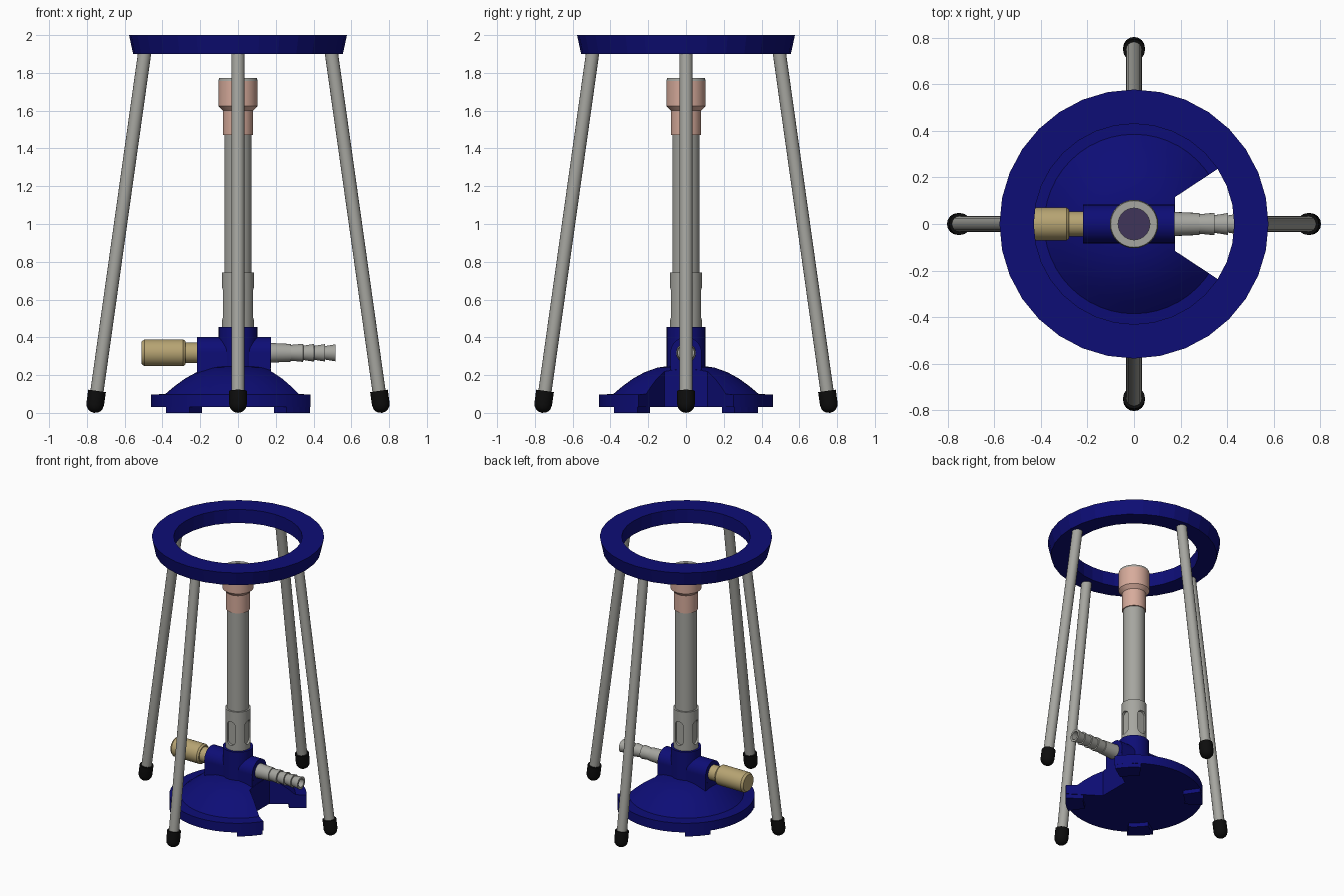
import bpy, bmesh, math
from mathutils import Matrix, Vector

if "Cube" in bpy.data.objects:
    bpy.data.objects.remove(bpy.data.objects["Cube"])


def material(name, col):
    m = bpy.data.materials.new(name)
    m.diffuse_color = (*col, 1)
    m.use_nodes = True
    m.node_tree.nodes["Principled BSDF"].inputs["Base Color"].default_value = m.diffuse_color
    return m


BLUE = material("navy enamel", (0.004, 0.004, 0.18))
GREY = material("steel grey", (0.38, 0.38, 0.35))
COPPER = material("pale copper", (0.68, 0.41, 0.33))
BRASS = material("brass", (0.47, 0.37, 0.17))
BLACK = material("black rubber", (0.004, 0.004, 0.004))
PURPLE = material("dark purple", (0.05, 0.035, 0.10))


def finish(bm, name, mat, smooth=True):
    bmesh.ops.recalc_face_normals(bm, faces=bm.faces)
    me = bpy.data.meshes.new(name)
    bm.to_mesh(me)
    bm.free()
    me.materials.append(mat)
    ob = bpy.data.objects.new(name, me)
    bpy.context.collection.objects.link(ob)
    bpy.ops.object.select_all(action='DESELECT')
    ob.select_set(True)
    bpy.context.view_layer.objects.active = ob
    if smooth:
        bpy.ops.object.shade_smooth_by_angle(angle=math.radians(35))
    return ob


def lathe(name, profile, mat, matrix=Matrix(), sides=32, closed=False, smooth=True):
    """Revolve (radius, height) points round local z."""
    bm = bmesh.new()
    rings = [[bm.verts.new((r * math.cos(2 * math.pi * i / sides),
                            r * math.sin(2 * math.pi * i / sides), z))
              for i in range(sides)] for r, z in profile]
    pairs = list(zip(rings, rings[1:]))
    if closed:
        pairs.append((rings[-1], rings[0]))
    else:
        bm.faces.new(rings[0])
        bm.faces.new(rings[-1])
    for a, b in pairs:
        for i in range(sides):
            j = (i + 1) % sides
            bm.faces.new((a[i], a[j], b[j], b[i]))
    bm.transform(matrix)
    return finish(bm, name, mat, smooth)


def prism(name, pts, z0, z1, mat, matrix=Matrix(), smooth=False):
    """Extrude an outline in xy between two heights."""
    bm = bmesh.new()
    lo = [bm.verts.new((x, y, z0)) for x, y in pts]
    hi = [bm.verts.new((x, y, z1)) for x, y in pts]
    bm.faces.new(lo)
    bm.faces.new(hi)
    for i in range(len(pts)):
        j = (i + 1) % len(pts)
        bm.faces.new((lo[i], lo[j], hi[j], hi[i]))
    bm.transform(matrix)
    return finish(bm, name, mat, smooth)


def cut(ob, cutter):
    mod = ob.modifiers.new("cut", 'BOOLEAN')
    mod.operation = 'DIFFERENCE'
    mod.solver = 'EXACT'
    mod.object = cutter
    bpy.ops.object.select_all(action='DESELECT')
    bpy.context.view_layer.objects.active = ob
    ob.select_set(True)
    bpy.ops.object.modifier_apply(modifier=mod.name)
    bpy.data.objects.remove(cutter)


def rot(deg, axis='Z'):
    return Matrix.Rotation(math.radians(deg), 4, axis)


# stand: top ring
lathe("stand_ring", [(0.43, 1.9), (0.555, 1.9), (0.577, 2.0), (0.43, 2.0)],
      BLUE, closed=True, smooth=False)

# stand: four splayed legs with rubber feet
foot_at, top_at = Vector((0.756, 0, 0.047)), Vector((0.491, 0, 1.93))
axis = top_at - foot_at
lean = Matrix.Translation(foot_at) @ axis.to_track_quat('Z', 'Y').to_matrix().to_4x4()
dome = [(0.047 * math.cos(math.radians(a)), 0.047 * math.sin(math.radians(a)))
        for a in (-88, -65, -45, -25, 0)]
for k, side in enumerate(("right", "back", "left", "front")):
    m = rot(90 * k) @ lean
    lathe(side + "_leg", [(0.035, 0), (0.035, axis.length)], GREY, m, 16)
    lathe(side + "_leg_foot", dome + [(0.047, 0.07)], BLACK, m, 16)

# burner base: domed disc with a wedge notch under the hose
base = lathe("burner_base", [(0.46, 0.03), (0.46, 0.097), (0.385, 0.1), (0.335, 0.142),
                             (0.28, 0.182), (0.22, 0.215), (0.15, 0.24), (0.08, 0.25)],
             BLUE, sides=48)
cut(base, prism("notch_cutter", [(0.175, -0.115), (0.6, -0.395), (0.6, 0.395), (0.175, 0.115)],
                -0.1, 0.5, BLUE))

# base pads
arc = [math.radians(a) for a in (34, 39.5, 45, 50.5, 56)]
pad = [(0.34 * math.cos(a), 0.34 * math.sin(a)) for a in arc]
pad += [(0.459 * math.cos(a), 0.459 * math.sin(a)) for a in reversed(arc)]
for k in range(4):
    prism("base_pad_%d" % (k + 1), pad, 0, 0.035, BLUE, rot(90 * k))

# valve body: horizontal cylinder on a web, with a vertical collar
along_x = Matrix.Translation((0, 0, 0.318)) @ rot(90, 'Y')
lathe("valve_body", [(0.083, -0.218), (0.083, 0.174)], BLUE, along_x)
prism("valve_web", [(-0.217, -0.083), (0.173, -0.083), (0.173, 0.083), (-0.217, 0.083)],
      0.12, 0.318, BLUE)
lathe("barrel_collar", [(0.102, 0.1), (0.102, 0.455)], BLUE)

# gas valve knob and stem
lathe("knob_stem", [(0.054, -0.29), (0.054, -0.21)], BRASS, along_x)
lathe("valve_knob", [(0.06, -0.51), (0.071, -0.495), (0.071, -0.29), (0.062, -0.278)],
      BRASS, along_x)

# hose barb, hollow at the tip
barb = [(0.052, 0.17), (0.047, 0.28), (0.042, 0.281), (0.048, 0.345), (0.038, 0.346),
        (0.047, 0.403), (0.037, 0.404), (0.046, 0.46), (0.036, 0.461), (0.045, 0.517),
        (0.03, 0.517), (0.03, 0.30)]
lathe("hose_barb", barb, GREY, along_x, 24)

# air sleeve with four rounded slots
sleeve = lathe("air_sleeve", [(0.085, 0.45), (0.085, 0.742)], GREY)
slot = [(s * 0.055 + 0.033 * math.cos(math.radians(a)), 0.033 * math.sin(math.radians(a)))
        for s, start in ((1, -90), (-1, 90)) for a in range(start, start + 181, 30)]
for k in range(4):
    m = rot(90 * k) @ Matrix.Translation((0, 0, 0.578)) @ rot(90, 'Y')
    cut(sleeve, prism("slot_cutter", slot, 0.066, 0.2, GREY, m))

# barrel, flared copper tip, steel rim and gauze
lathe("barrel", [(0.0725, 0.742), (0.0725, 1.5)], GREY)
lathe("burner_tip", [(0.08, 1.47), (0.08, 1.60), (0.104, 1.625), (0.104, 1.757)], COPPER)
lathe("tip_rim", [(0.068, 1.75), (0.104, 1.757), (0.1, 1.772), (0.068, 1.772)],
      GREY, closed=True)
lathe("tip_gauze", [(0.069, 1.75), (0.069, 1.762)], PURPLE)
